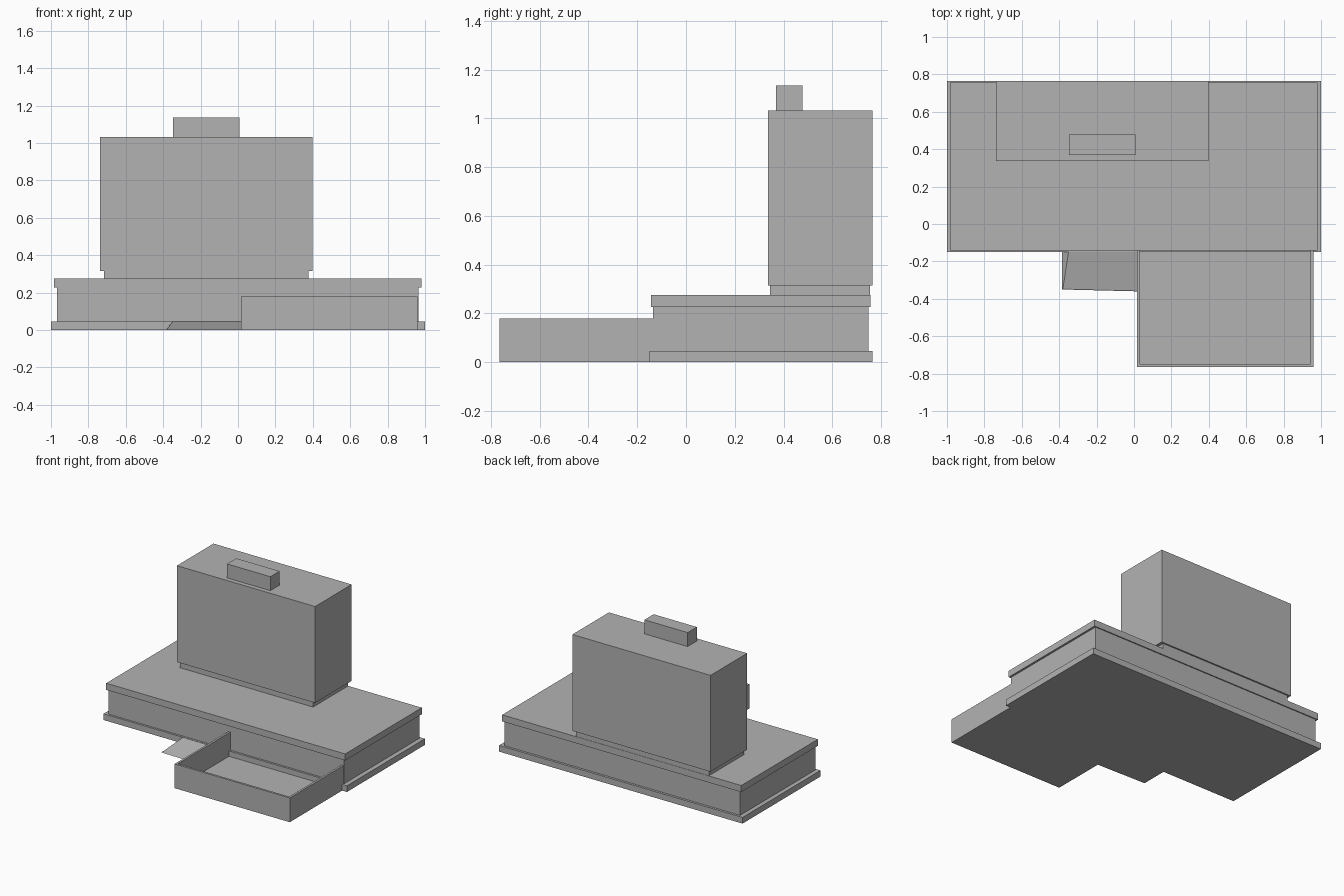
import bpy

if "Cube" in bpy.data.objects:
    bpy.data.objects.remove(bpy.data.objects["Cube"])

concrete = bpy.data.materials.new("plain_grey")
concrete.diffuse_color = (0.45, 0.45, 0.45, 1)
concrete.use_nodes = True
concrete.node_tree.nodes["Principled BSDF"].inputs["Base Color"].default_value = concrete.diffuse_color


def make(name, verts, faces):
    mesh = bpy.data.meshes.new(name)
    mesh.from_pydata(verts, [], faces)
    mesh.materials.append(concrete)
    obj = bpy.data.objects.new(name, mesh)
    bpy.context.collection.objects.link(obj)
    return obj


def prism(name, bottom, top):
    """Solid between two matching counter-clockwise rings."""
    n = len(bottom)
    sides = [(i, (i + 1) % n, n + (i + 1) % n, n + i) for i in range(n)]
    return make(name, bottom + top,
                [tuple(reversed(range(n))), tuple(range(n, 2 * n))] + sides)


def box(name, x, y, z):
    ring = [(x[0], y[0]), (x[1], y[0]), (x[1], y[1]), (x[0], y[1])]
    return prism(name, [(*p, z[0]) for p in ring], [(*p, z[1]) for p in ring])


# Podium: plinth, lower storey and overhanging roof slab
box("plinth", (-1, 1), (-0.15, 0.765), (0, 0.046))
box("lower_storey", (-0.968, 0.966), (-0.135, 0.748), (0.046, 0.226))
box("roof_slab", (-0.983, 0.981), (-0.143, 0.756), (0.226, 0.275))

# Tower on a recessed neck, with a rooftop plant room
box("tower_neck", (-0.716, 0.376), (0.344, 0.754), (0.275, 0.315))
box("tower", (-0.737, 0.398), (0.336, 0.765), (0.315, 1.031))
box("plant_room", (-0.348, 0.007), (0.37, 0.478), (1.031, 1.135))

# Walled yard: U-shaped parapet, open on the building side, around a thin floor
x0, x1, y0, y1, t = 0.015, 0.961, -0.765, -0.135, 0.016
outline = [(x0, y0), (x1, y0), (x1, y1), (x1 - t, y1),
           (x1 - t, y0 + t), (x0 + t, y0 + t), (x0 + t, y1), (x0, y1)]
prism("yard_wall", [(*p, 0) for p in outline], [(*p, 0.18) for p in outline])
box("yard_floor", (x0 + t, x1 - t), (y0 + t, -0.15), (0, 0.006))

# Entrance ramp rising to the plinth, with a slanted left flank
prism("entrance_ramp",
      [(-0.386, -0.35, 0), (0.015, -0.36, 0), (0.015, -0.15, 0), (-0.386, -0.15, 0)],
      [(-0.38, -0.345, 0.003), (0.015, -0.355, 0.003), (0.015, -0.15, 0.044), (-0.35, -0.15, 0.044)])
